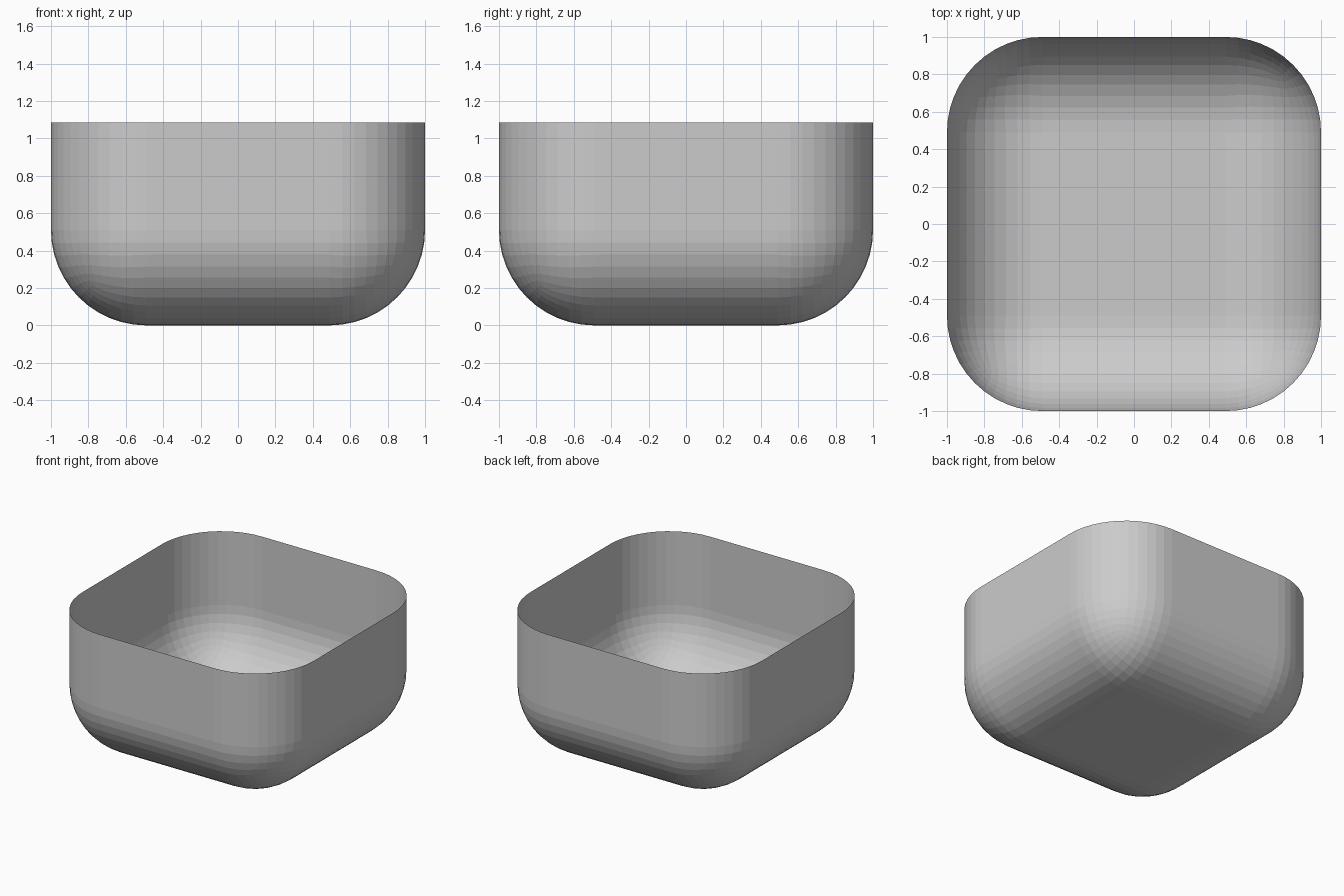
import bpy, bmesh
from mathutils import Matrix

if "Cube" in bpy.data.objects:
    bpy.data.objects.remove(bpy.data.objects["Cube"])


def add_object(name, bm):
    mesh = bpy.data.meshes.new(name)
    bm.to_mesh(mesh)
    bm.free()
    obj = bpy.data.objects.new(name, mesh)
    bpy.context.collection.objects.link(obj)
    return obj


# Open basin: a heavily rounded cube with its upper part sliced off
bm = bmesh.new()
bmesh.ops.create_cube(bm, size=2, matrix=Matrix.Translation((0, 0, 1)))
bmesh.ops.bevel(bm, geom=bm.edges[:], offset=0.51, offset_type='OFFSET',
                segments=12, profile=0.5, affect='EDGES', clamp_overlap=True)
bmesh.ops.bisect_plane(bm, geom=bm.verts[:] + bm.edges[:] + bm.faces[:],
                       plane_co=(0, 0, 1.085), plane_no=(0, 0, 1),
                       clear_outer=True)
add_object("basin_shell", bm)

# Small flat plate lying on the basin floor
bm = bmesh.new()
bmesh.ops.create_grid(bm, x_segments=1, y_segments=1, size=0.5,
                      matrix=Matrix.Translation((-0.035, -0.003, 0.006))
                      @ Matrix.Diagonal((0.2, 0.075, 1, 1)))
add_object("floor_plate", bm)
